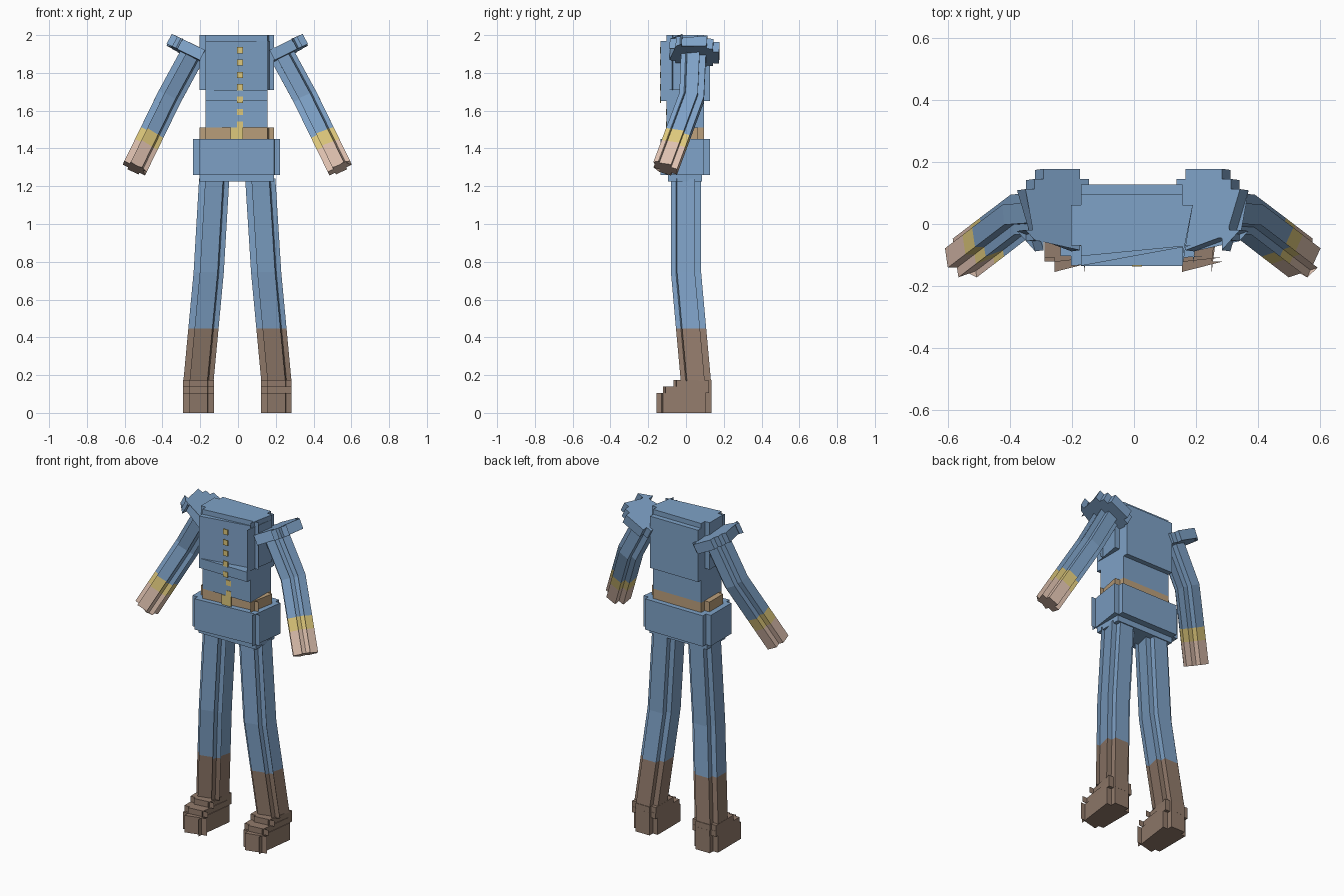
import bpy, bmesh
from mathutils import Vector

cube = bpy.data.objects.get("Cube")
if cube:
    bpy.data.objects.remove(cube, do_unlink=True)


def material(name, r, g, b):
    m = bpy.data.materials.new(name)
    m.use_nodes = True
    m.diffuse_color = (r, g, b, 1)
    m.node_tree.nodes["Principled BSDF"].inputs["Base Color"].default_value = (r, g, b, 1)
    return m


BLUE = material("uniform blue", 0.21, 0.36, 0.57)
BROWN = material("boot brown", 0.29, 0.20, 0.15)
SKIN = material("skin", 0.73, 0.53, 0.43)
GOLD = material("gold trim", 0.73, 0.58, 0.20)
TAN = material("belt tan", 0.50, 0.35, 0.20)

X, Y, Z = Vector((1, 0, 0)), Vector((0, 1, 0)), Vector((0, 0, 1))
V = 0.033   # block size


def stairs(steps):
    """Full stepped outline from the outer corners of one quarter."""
    q = [steps[0]]
    for a, b in zip(steps, steps[1:]):
        q += [(b[0], a[1]), b]
    q2 = [(-x, y) for x, y in reversed(q)]
    return q + q2 + [(-x, -y) for x, y in q] + [(-x, -y) for x, y in reversed(q2)]


def tube(name, outline, rings, mats):
    """Join copies of an outline placed at rings (centre, u, v)."""
    bm = bmesh.new()
    loops = [[bm.verts.new(c + u * a + v * b) for a, b in outline] for c, u, v in rings]
    slots = list(dict.fromkeys(mats))
    n = len(outline)
    for k, mat in enumerate(mats):
        for i in range(n):
            j = (i + 1) % n
            f = bm.faces.new((loops[k][i], loops[k][j], loops[k + 1][j], loops[k + 1][i]))
            f.material_index = slots.index(mat)
    bm.faces.new(loops[0][::-1]).material_index = slots.index(mats[0])
    bm.faces.new(loops[-1]).material_index = slots.index(mats[-1])
    bmesh.ops.recalc_face_normals(bm, faces=bm.faces)
    me = bpy.data.meshes.new(name)
    bm.to_mesh(me)
    bm.free()
    for m in slots:
        me.materials.append(m)
    ob = bpy.data.objects.new(name, me)
    bpy.context.collection.objects.link(ob)
    return ob


def layer(name, steps, x, y, z0, z1, mat):
    """Upright stepped block."""
    return tube(name, stairs(steps), [(Vector((x, y, z)), X, Y) for z in (z0, z1)], [mat])


# Torso, belt and hips
CX, CY = -0.007, -0.004
layer("collar_plate", [(0.197, 0.065), (0.164, 0.10)], CX, CY, 1.97, 2.0, BLUE)
layer("chest", [(0.197, 0.065), (0.164, 0.131)], CX, CY, 1.71, 1.97, BLUE)
layer("lower_chest", [(0.164, 0.131)], CX, CY, 1.65, 1.71, BLUE)
layer("waist", [(0.164, 0.10)], CX, CY, 1.51, 1.65, BLUE)
layer("belt", [(0.197, 0.067), (0.164, 0.10)], CX, CY, 1.45, 1.51, TAN)
layer("hips", [(0.23, 0.10), (0.197, 0.131)], CX, CY, 1.26, 1.45, BLUE)
layer("lower_hips", [(0.197, 0.09)], CX, CY, 1.225, 1.26, BLUE)

# Buttons down the front and the buckle
for i in range(7):
    z = 1.92 - 2 * V * 0.993 * i
    front = CY - (0.131 if z > 1.65 else 0.10)
    layer("button", [(V / 2, 0.003)], 0.01, front, z - V / 2, z + V / 2, GOLD)
layer("buckle", [(V, 0.003)], -0.006, CY - 0.10, 1.45, 1.51, GOLD)


def arm(side, s):
    shoulder = Vector((s * 0.235 - 0.004, 0.04, 1.90))
    elbow = Vector((s * 0.36 - 0.004, 0.03, 1.67))
    tip = Vector((s * 0.543 - 0.004, -0.11, 1.295))
    d1, d2 = (elbow - shoulder).normalized(), (tip - elbow).normalized()

    def ring(c, d):
        v = (Y - d * Y.dot(d)).normalized()
        return c, d.cross(v), v

    rings = [ring(shoulder, d1), ring(elbow, (d1 + d2).normalized())]
    rings += [ring(elbow.lerp(tip, t), d2) for t in (0.52, 0.69, 1)]
    tube(side + "_arm", stairs([(2 * V, V), (V, 2 * V)]), rings, [BLUE, BLUE, GOLD, SKIN])

    # Tilted stepped shoulder pad
    a = Vector((s * 0.89, 0, 0.455))
    b = Vector((0, 0.997, -0.07))
    n = a.cross(b).normalized()
    c = Vector((s * 0.243 - 0.004, 0.045, 1.915))
    pad = stairs([(4 * V, 2 * V), (3 * V, 3 * V), (2 * V, 4 * V)])
    tube(side + "_shoulder_pad", pad, [(c + n * h, a, b) for h in (-0.03, 0.03)], [BLUE])


def leg(side, s):
    hip = Vector((s * 0.122 - 0.004, 0, 1.24))
    knee = Vector((s * 0.152 - 0.003, 0, 0.745))
    ankle = Vector((s * 0.206 - 0.003, 0.052, 0.17))
    points = [hip, knee, knee.lerp(ankle, 0.52), ankle]
    tube(side + "_leg", stairs([(0.08, 0.047), (0.047, 0.08)]),
         [(p, X, Y) for p in points], [BLUE, BLUE, BROWN])

    # Stepped boot foot
    x = ankle.x
    layer(side + "_foot_sole", [(0.081, 0.112), (0.048, 0.145)], x, -0.01, 0, 0.105, BROWN)
    layer(side + "_foot_middle", [(0.081, 0.115), (0.048, 0.129)], x, 0.0065, 0.105, 0.14, BROWN)
    layer(side + "_foot_top", [(0.081, 0.085), (0.048, 0.10)], x, 0.035, 0.14, 0.175, BROWN)


for side, s in (("left", 1), ("right", -1)):
    arm(side, s)
    leg(side, s)
